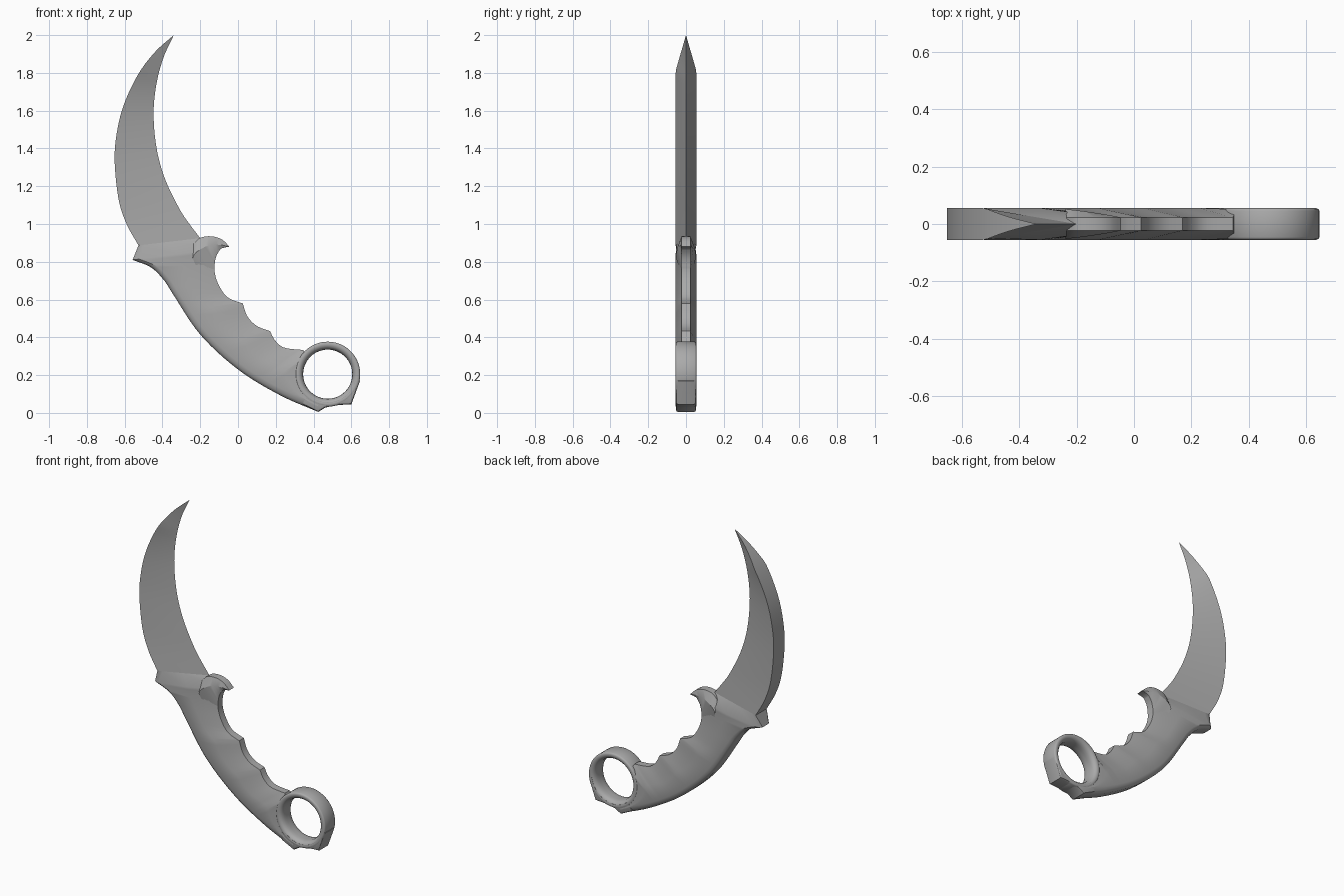
import bpy, bmesh, math
from mathutils import Vector

if "Cube" in bpy.data.objects:
    bpy.data.objects.remove(bpy.data.objects["Cube"])

steel = bpy.data.materials.new("grey steel")
steel.use_nodes = True
GREY = (0.4, 0.4, 0.4, 1)
steel.diffuse_color = GREY
steel.node_tree.nodes["Principled BSDF"].inputs["Base Color"].default_value = GREY

H = 0.055        # half thickness of the knife
THIN = 0.023     # half thickness along the finger grooves
CENTRE = Vector((0.475, 0.205))


def smooth_path(points, n):
    """Catmull-Rom through the points, resampled to n equal steps."""
    p = [Vector(q) for q in points]
    p = [2 * p[0] - p[1]] + p + [2 * p[-1] - p[-2]]
    dense = []
    for a, b, c, d in zip(p, p[1:], p[2:], p[3:]):
        for k in range(24):
            t = k / 24
            dense.append(0.5 * (2 * b + (c - a) * t + (2 * a - 5 * b + 4 * c - d) * t * t
                                + (3 * b - a - 3 * c + d) * t ** 3))
    dense.append(p[-2])
    run = [0]
    for a, b in zip(dense, dense[1:]):
        run.append(run[-1] + (b - a).length)
    out, j = [], 0
    for k in range(n + 1):
        s = run[-1] * k / n
        while j < len(run) - 2 and run[j + 1] < s:
            j += 1
        out.append(dense[j].lerp(dense[j + 1], min(1, (s - run[j]) / (run[j + 1] - run[j]))))
    return out


def arc(radius, start, end, n):
    angles = [math.radians(start + (end - start) * k / n) for k in range(n + 1)]
    return [CENTRE + radius * Vector((math.cos(a), math.sin(a))) for a in angles]


def skin(name, sections, closed=False, angle=30):
    """Skin half sections of (point, half thickness), mirrored in y."""
    bm = bmesh.new()
    rings = []
    for s in sections:
        loop = [(p.x, -h, p.y) for p, h in s] + [(p.x, h, p.y) for p, h in reversed(s)]
        rings.append([bm.verts.new(v) for v in loop])
    n = len(rings[0])
    pairs = list(zip(rings, rings[1:])) + ([(rings[-1], rings[0])] if closed else [])
    for a, b in pairs:
        for k in range(n):
            bm.faces.new((a[k], a[(k + 1) % n], b[(k + 1) % n], b[k]))
    if not closed:
        bm.faces.new(rings[0])
        bm.faces.new(rings[-1])
    bmesh.ops.remove_doubles(bm, verts=bm.verts, dist=0.0002)
    bmesh.ops.recalc_face_normals(bm, faces=bm.faces)
    mesh = bpy.data.meshes.new(name)
    bm.to_mesh(mesh)
    bm.free()
    mesh.materials.append(steel)
    obj = bpy.data.objects.new(name, mesh)
    bpy.context.collection.objects.link(obj)
    bpy.ops.object.select_all(action='DESELECT')
    obj.select_set(True)
    bpy.context.view_layer.objects.active = obj
    bpy.ops.object.shade_smooth_by_angle(angle=math.radians(angle))
    return obj


# Blade: flat spine tapering to a keen inner edge, pointed at the tip
spine = smooth_path([(-0.527, 0.887), (-0.59, 1.0), (-0.632, 1.13), (-0.653, 1.33), (-0.642, 1.48),
                     (-0.605, 1.63), (-0.53, 1.79), (-0.44, 1.91), (-0.34, 2.0)], 40)
edge = smooth_path([(-0.2, 0.925), (-0.257, 1.0), (-0.31, 1.08), (-0.385, 1.235), (-0.43, 1.395),
                    (-0.447, 1.58), (-0.432, 1.74), (-0.395, 1.88), (-0.34, 2.0)], 40)
blade = []
for s, e in zip(spine, edge):
    h = H * min(1, max(0, (2.0 - s.y) / 0.19))
    blade.append([(s, h), (s.lerp(e, 0.5), h * 0.5), (e, 0)])
skin("blade", blade)

# Handle: rounded back, three finger grooves, then the root of the ring
grooves = [
    smooth_path([(-0.09, 0.87), (-0.115, 0.83), (-0.125, 0.76), (-0.108, 0.69),
                 (-0.065, 0.62), (-0.02, 0.594), (0.025, 0.58)], 16),
    smooth_path([(0.025, 0.58), (0.05, 0.51), (0.1, 0.46), (0.17, 0.433)], 10),
    smooth_path([(0.17, 0.433), (0.195, 0.385), (0.245, 0.345), (0.345, 0.333)], 10),
]
inner = grooves[0] + grooves[1][1:] + grooves[2][1:]
groove_end = len(inner)
inner += arc(0.15, 140, 250, 12)
back = smooth_path([(-0.558, 0.81), (-0.46, 0.77), (-0.39, 0.7), (-0.345, 0.63), (-0.2, 0.415),
                    (0, 0.23), (0.22, 0.095), (0.425, 0.005)], len(inner) - 1)


def handle_rib(b, f, thin):
    d = (f - b).normalized()
    return [(b, 0.03), (b + d * 0.005, 0.04), (b + d * 0.015, 0.048), (b + d * 0.035, H),
            (b.lerp(f, 0.5), H), (f, thin)]


root = Vector((-0.527, 0.887))
handle = [[(p, h) for p, h in zip([root, root.lerp(edge[0], 0.02), root.lerp(edge[0], 0.04),
                                   root.lerp(edge[0], 0.1), root.lerp(edge[0], 0.5), edge[0]],
                                  [H, H * 0.98, H * 0.96, H * 0.9, H * 0.5, 0])]]
for k, (b, f) in enumerate(zip(back, inner)):
    handle.append(handle_rib(b, f, THIN if k < groove_end else H - 0.004))
skin("handle", handle)

# Finger guard: crescent with sloping upper faces that narrow to the tip
ridge = smooth_path([(-0.235, 0.895), (-0.2, 0.927), (-0.14, 0.935), (-0.085, 0.918), (-0.045, 0.88)], 12)
crease = smooth_path([(-0.24, 0.82), (-0.222, 0.85), (-0.16, 0.885), (-0.1, 0.89), (-0.045, 0.88)], 12)
lower = smooth_path([(-0.2, 0.72), (-0.13, 0.75), (-0.122, 0.81), (-0.095, 0.866), (-0.045, 0.88)], 12)
guard = []
for k, (u, c, l) in enumerate(zip(ridge, crease, lower)):
    guard.append([(u, THIN), (c, 0.052 + (THIN - 0.052) * (k / 12) ** 1.5), (l, THIN)])
skin("finger_guard", guard)

# Finger ring: turned band with a rounded bore
profile = [(0.172, 0.046), (0.169, 0.052), (0.163, H), (0.154, H), (0.144, 0.051),
           (0.136, 0.042), (0.131, 0.028), (0.13, 0.01)]
turns = [arc(r, 0, 360, 64)[:-1] for r, h in profile]
skin("finger_ring", [[(turns[j][k], h) for j, (r, h) in enumerate(profile)] for k in range(64)],
     closed=True, angle=40)

# Pommel: faceted spur below the ring
outline = [Vector(q) for q in [(0.34, 0.045), (0.425, 0.005), (0.46, 0.027), (0.51, 0.039), (0.555, 0.043),
                               (0.6, 0.045), (0.623, 0.107), (0.646, 0.17)]]
seat = arc(0.15, 225, 352, len(outline) - 1)
pommel = []
for o, s in zip(outline, seat):
    d = (s - o).normalized()
    pommel.append([(o, 0.042), (o + d * 0.004, 0.05), (o + d * 0.012, H - 0.001), (s, H - 0.001)])
skin("pommel_spur", pommel)
